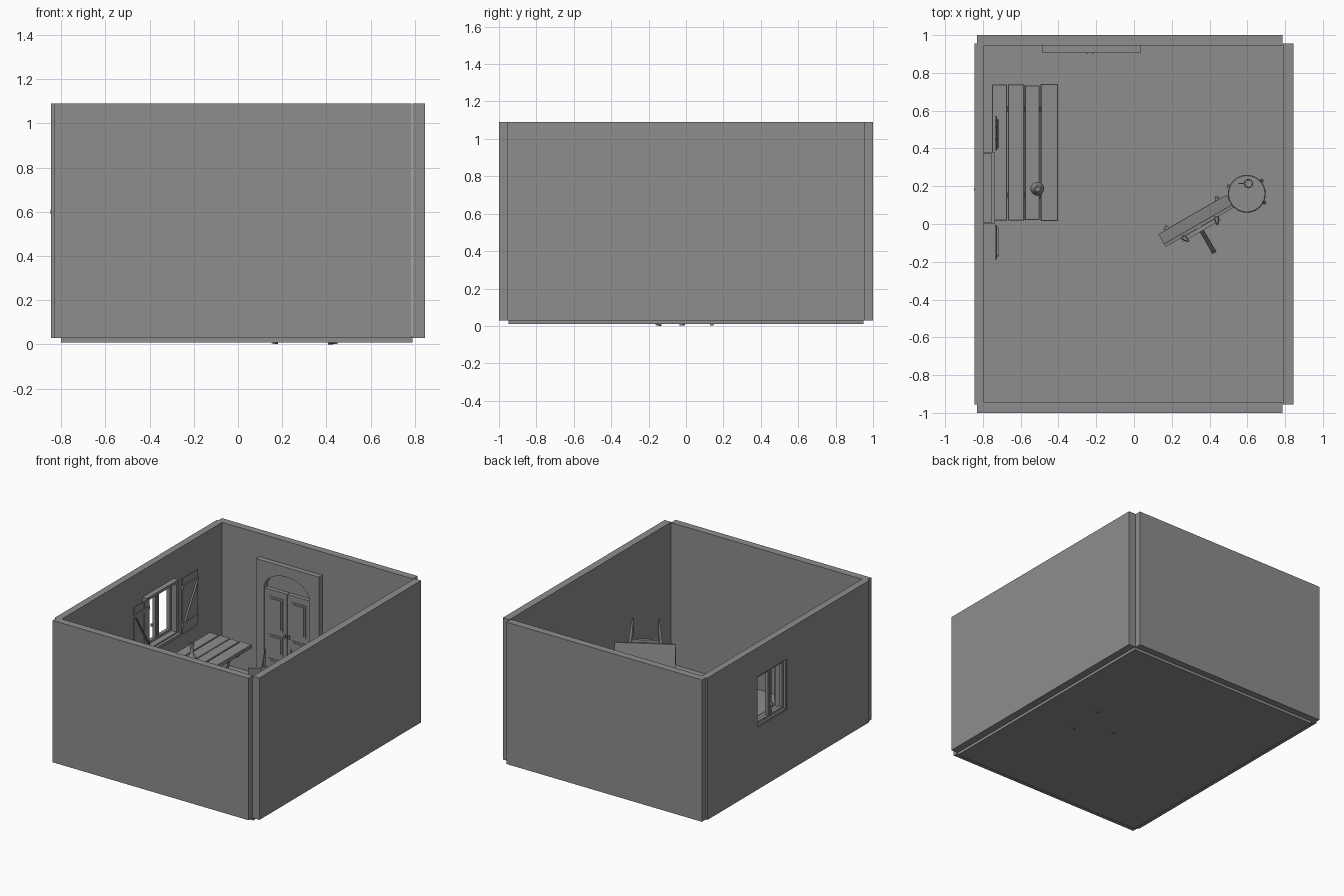
import bpy, bmesh, math, random
from mathutils import Matrix, Vector

if "Cube" in bpy.data.objects:
    bpy.data.objects.remove(bpy.data.objects["Cube"])

random.seed(3)
I = Matrix.Identity(4)
GREY = bpy.data.materials.new("dark_grey")
GREY.diffuse_color = (.27, .27, .27, 1)
GREY.use_nodes = True
GREY.node_tree.nodes["Principled BSDF"].inputs["Base Color"].default_value = GREY.diffuse_color


def finish(name, bm, m=I, smooth=False):
    bmesh.ops.recalc_face_normals(bm, faces=bm.faces)
    me = bpy.data.meshes.new(name)
    bm.to_mesh(me)
    bm.free()
    me.transform(m)
    me.materials.append(GREY)
    ob = bpy.data.objects.new(name, me)
    bpy.context.collection.objects.link(ob)
    if smooth:
        bpy.ops.object.select_all(action='DESELECT')
        ob.select_set(True)
        bpy.context.view_layer.objects.active = ob
        bpy.ops.object.shade_smooth_by_angle(angle=math.radians(40))
    return ob


def box(name, x0, x1, y0, y1, z0, z1, m=I):
    bm = bmesh.new()
    bmesh.ops.create_cube(bm, size=1)
    for v in bm.verts:
        v.co = ((x0, x1)[v.co.x > 0], (y0, y1)[v.co.y > 0], (z0, z1)[v.co.z > 0])
    return finish(name, bm, m)


def bar(name, a, b, w, d, m=I, tip=1.0):
    # rectangular rod from a to b, optionally tapered at b
    a, b = Vector(a), Vector(b)
    bm = bmesh.new()
    bmesh.ops.create_cube(bm, size=1)
    for v in bm.verts:
        s = tip if v.co.z > 0 else 1
        v.co = (v.co.x * w * s, v.co.y * d * s, v.co.z * (b - a).length)
    rot = (b - a).to_track_quat('Z', 'Y').to_matrix().to_4x4()
    return finish(name, bm, m @ Matrix.Translation((a + b) / 2) @ rot)


def slab(name, pts, y0, y1):
    # outline in x-z, extruded along y
    bm = bmesh.new()
    f = bm.faces.new([bm.verts.new((x, y0, z)) for x, z in pts])
    r = bmesh.ops.extrude_face_region(bm, geom=[f])
    for v in r['geom']:
        if isinstance(v, bmesh.types.BMVert):
            v.co.y = y1
    bmesh.ops.triangulate(bm, faces=[g for g in bm.faces if len(g.verts) > 4])
    return finish(name, bm)


def lathe(name, prof, loc, n=24):
    bm = bmesh.new()
    vs = [bm.verts.new((r, 0, z)) for r, z in prof]
    es = [bm.edges.new(p) for p in zip(vs, vs[1:])]
    bmesh.ops.spin(bm, geom=vs + es, cent=(0, 0, 0), axis=(0, 0, 1),
                   angle=math.tau, steps=n)
    bmesh.ops.remove_doubles(bm, verts=bm.verts, dist=1e-4)
    return finish(name, bm, Matrix.Translation(loc), True)


# Room shell
box("floor", -.80, .79, -.95, .95, .01, .036)
for nm, s in (("front_wall", -1), ("back_wall", 1)):
    box(nm, -.832, .785, *sorted((s * .945, s * 1.0)), .03, 1.09)
box("right_wall", .79, .845, -.955, .955, .03, 1.09)
left = box("left_wall", -.845, -.793, -.955, .955, .03, 1.09)
hole = box("window_cutter", -.95, -.7, .015, .365, .495, .88)
hole.hide_render = True
hole.hide_viewport = True
cut = left.modifiers.new("window_hole", 'BOOLEAN')
cut.object = hole
cut.solver = 'EXACT'


# Window frame, casements and sill
def frame(name, x0, x1, y0, y1, z0, z1, t):
    for k, (a, b, c, d) in enumerate(((y0, y0 + t, z0, z1), (y1 - t, y1, z0, z1),
                                      (y0 + t, y1 - t, z0, z0 + t),
                                      (y0 + t, y1 - t, z1 - t, z1))):
        box(f"{name}_{k}", x0, x1, a, b, c, d)


frame("window_lining", -.84, -.755, .005, .375, .485, .89, .02)
frame("left_casement", -.825, -.80, .025, .188, .505, .87, .018)
frame("right_casement", -.825, -.80, .192, .355, .505, .87, .018)
box("window_sill", -.80, -.735, 0, .38, .475, .495)
box("window_handle", -.848, -.795, .178, .188, .59, .61)

# Open shutters with ledges and a diagonal brace
for nm, y0, s in (("left_shutter", -.005, -1), ("right_shutter", .388, 1)):
    for k in range(3):
        a, b = y0 + s * .061 * k, y0 + s * (.061 * k + .0605)
        box(f"{nm}_board_{k}", -.737, -.729, *sorted((a, b)), .485, .90)
    for z in (.54, .82):
        box(f"{nm}_ledge", -.729, -.724, *sorted((y0, y0 + s * .182)), z, z + .028)
    bar(f"{nm}_brace", (-.7265, y0 + s * .015, .57), (-.7265, y0 + s * .165, .82), .02, .005)

# Door surround with an arched opening
xc, hw, spring, rise = -.2325, .1875, .715, .13
arch = [(xc + hw * math.cos(t * math.pi / 20), spring + rise * math.sin(t * math.pi / 20))
        for t in range(21)]
slab("door_surround", [(-.485, .036), (-.485, .917), (.035, .917), (.035, .036),
                       (xc + hw, .036)] + arch + [(xc - hw, .036)], .906, .95)

# Double door leaves with raised panels and a transom
for s in (-1, 1):
    x0, x1 = sorted((xc + s * .002, xc + s * hw))
    box("door_leaf", x0, x1, .915, .946, .036, spring - .002)
    for z0, z1 in ((.075, .20), (.24, .38), (.42, .665)):
        box("door_panel_border", x0 + .035, x1 - .035, .911, .915, z0, z1)
        box("door_panel", x0 + .048, x1 - .048, .906, .911, z0 + .013, z1 - .013)
    box("door_handle", *sorted((xc + s * .01, xc + s * .022)), .902, .915, .385, .41)

# Plank table
edges = [(-.752, -.672), (-.667, -.581), (-.578, -.500), (-.494, -.403)]
for k, (x0, x1) in enumerate(edges):
    j = [random.uniform(-.005, .005) for _ in range(2)]
    p = box(f"table_plank_{k}", x0, x1, .02 + j[0], .738 + j[1], .332, .36)
    bv = p.modifiers.new("worn_edge", 'BEVEL')
    bv.width, bv.segments = .003, 1
half = [(.14, .036), (.14, .065), (.10, .09), (.07, .14), (.062, .19),
        (.075, .25), (.11, .29), (.15, .31), (.15, .332)]
outline = [(-.577 + x, z) for x, z in half] + [(-.577 - x, z) for x, z in reversed(half)]
for y in (.15, .61):
    slab("table_trestle", outline, y - .016, y + .016)
box("table_stretcher", -.592, -.562, .10, .66, .17, .21)

# Bottle on the table
lathe("bottle", [(0, 0), (.028, 0), (.035, .02), (.036, .06), (.028, .09), (.014, .115),
                 (.011, .16), (.017, .185), (.017, .192), (.009, .192), (.009, .13),
                 (0, .12)], (-.512, .187, .36))

# Easel, turned 30 degrees; local y points towards the painter
E = Matrix.Translation((.303, .06, 0)) @ Matrix.Rotation(math.radians(30), 4, 'Z')
lean = .15
for s in (-1, 1):
    bar("easel_front_leg", (s * .158, 0, .003), (s * .098, -.1, .70), .022, .02, E)
    bar("easel_leg_tip", (s * .098, -.1, .695), (s * .088, -.124, .83), .022, .02, E, .35)
bar("easel_rear_leg", (0, -.24, .003), (0, -.098, .67), .024, .022, E)
for z, w in ((.67, .115), (.23, .15)):
    box("easel_crossbar", -w, w, -lean * z - .012, -lean * z + .01, z - .014, z + .014, E)
box("easel_tray", -.15, .15, -.045, -.010, .24, .262, E)
tilt = E @ Matrix.Translation((0, -lean * .262, .262)) @ Matrix.Rotation(math.atan(lean), 4, 'X')
box("canvas", -.208, .208, .010, .028, 0, .405, tilt)

# Round stool with splayed legs
cx, cy = .597, .16
lathe("stool_seat", [(0, .27), (.096, .27), (.10, .275), (.10, .29), (.096, .295), (0, .295)],
      (cx, cy, 0), 32)
for deg in (41, 157, 221, -27):
    c, s = math.cos(math.radians(deg)), math.sin(math.radians(deg))
    bar("stool_leg", (cx + c * .103, cy + s * .103, .034), (cx + c * .06, cy + s * .06, .275),
        .017, .017)

# Cup with a handle on the stool
lathe("cup", [(0, 0), (.02, 0), (.025, .015), (.025, .06), (.019, .06), (.018, .012), (0, .01)],
      (.606, .214, .295))
for a, b in (((-.022, .015), (-.05, .022)), ((-.05, .018), (-.05, .05)), ((-.05, .046), (-.022, .05))):
    bar("cup_handle", (.606 + a[0], .214, .295 + a[1]), (.606 + b[0], .214, .295 + b[1]), .007, .007)
